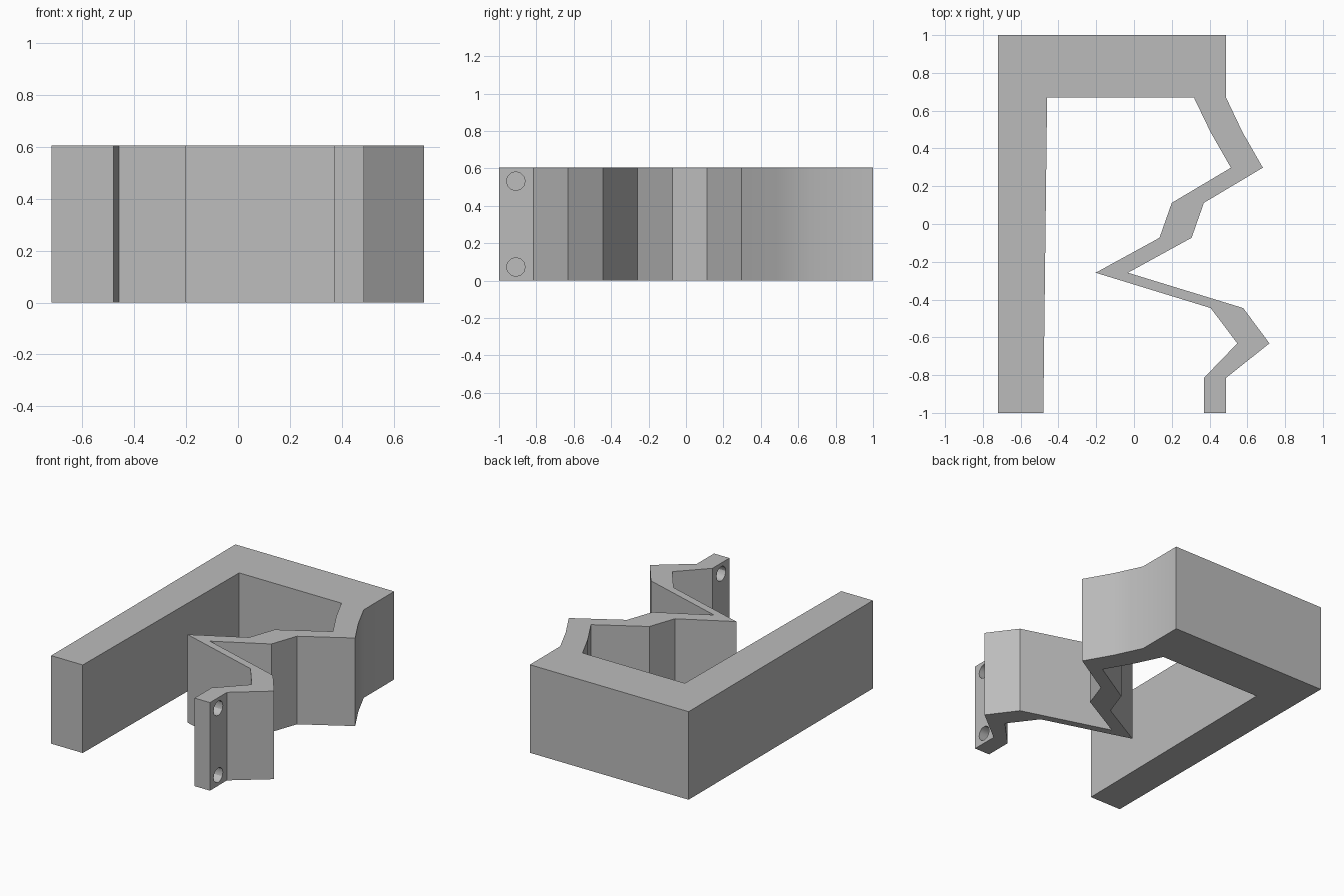
import bpy
import bmesh

cube = bpy.data.objects.get("Cube")
if cube:
    bpy.data.objects.remove(cube, do_unlink=True)

HEIGHT = 0.605

grey = bpy.data.materials.new("plain grey")
grey.use_nodes = True
grey.diffuse_color = (0.5, 0.5, 0.5, 1)
grey.node_tree.nodes["Principled BSDF"].inputs["Base Color"].default_value = (0.5, 0.5, 0.5, 1)

# Plan outline: thick back and left wall, then the thin zigzag wall
wall = [(-0.48, -1), (-0.72, -1), (-0.72, 1), (0.487, 1)]
zigzag_outer = [(0.487, 0.67), (0.575, 0.485), (0.682, 0.298), (0.37, 0.112),
                (0.305, -0.073), (-0.032, -0.258), (0.578, -0.445),
                (0.717, -0.632), (0.487, -0.815), (0.487, -1)]
zigzag_inner = [(0.37, -1), (0.37, -0.815), (0.547, -0.632), (0.406, -0.445),
                (-0.203, -0.258), (0.135, -0.073), (0.2, 0.112),
                (0.513, 0.298), (0.406, 0.485), (0.317, 0.67)]
outline = wall + zigzag_outer + zigzag_inner + [(-0.46, 0.67)]

# Extrude the outline into the bracket
bm = bmesh.new()
base = bm.faces.new([bm.verts.new((x, y, 0)) for x, y in outline])
top = bmesh.ops.extrude_face_region(bm, geom=[base], use_keep_orig=True)
bmesh.ops.translate(bm, vec=(0, 0, HEIGHT),
                    verts=[v for v in top["geom"] if isinstance(v, bmesh.types.BMVert)])
bmesh.ops.recalc_face_normals(bm, faces=bm.faces)
mesh = bpy.data.meshes.new("zigzag_bracket")
bm.to_mesh(mesh)
bm.free()
bracket = bpy.data.objects.new("zigzag_bracket", mesh)
bpy.context.collection.objects.link(bracket)
mesh.materials.append(grey)


# Screw holes through the end tab
def drill(z):
    bpy.ops.mesh.primitive_cylinder_add(vertices=12, radius=0.05, depth=0.3,
                                        location=(0.43, -0.91, z), rotation=(0, 1.5708, 0))
    cutter = bpy.context.object
    cutter.name = "screw_hole_cutter"
    cutter.hide_render = True
    cutter.data.materials.append(grey)
    bpy.ops.object.select_all(action='DESELECT')
    bracket.select_set(True)
    bpy.context.view_layer.objects.active = bracket
    cut = bracket.modifiers.new("screw_hole", 'BOOLEAN')
    cut.operation = 'DIFFERENCE'
    cut.solver = 'EXACT'
    cut.object = cutter
    bpy.ops.object.modifier_apply(modifier=cut.name)
    bpy.data.objects.remove(cutter, do_unlink=True)


for z in (0.073, HEIGHT - 0.073):
    drill(z)

bpy.ops.object.shade_smooth_by_angle(angle=0.5236)
